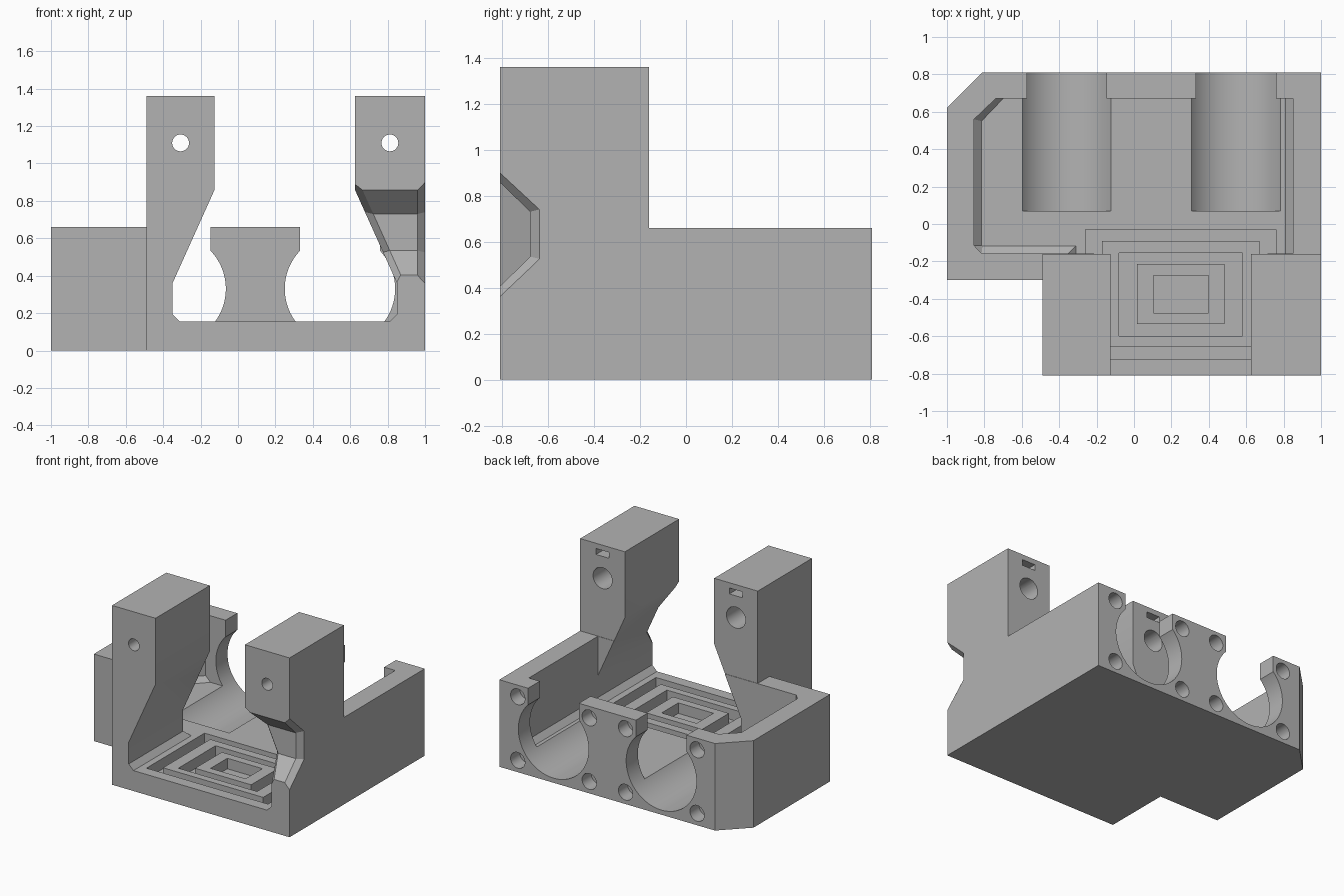
import bpy, bmesh, math
from mathutils import Matrix

if "Cube" in bpy.data.objects:
    bpy.data.objects.remove(bpy.data.objects["Cube"], do_unlink=True)

grey = bpy.data.materials.new("plain grey")
grey.use_nodes = True
colour = (0.45, 0.45, 0.45, 1)
grey.diffuse_color = colour
grey.node_tree.nodes["Principled BSDF"].inputs["Base Color"].default_value = colour


def finish(name, bm):
    bmesh.ops.recalc_face_normals(bm, faces=bm.faces)
    mesh = bpy.data.meshes.new(name)
    bm.to_mesh(mesh)
    bm.free()
    mesh.materials.append(grey)
    obj = bpy.data.objects.new(name, mesh)
    bpy.context.collection.objects.link(obj)
    return obj


def loft(name, loops):
    """Closed solid skinned through matching loops of 3D points."""
    bm = bmesh.new()
    rings = [[bm.verts.new(p) for p in loop] for loop in loops]
    n = len(rings[0])
    for a, b in zip(rings, rings[1:]):
        for i in range(n):
            j = (i + 1) % n
            bm.faces.new((a[i], a[j], b[j], b[i]))
    bm.faces.new(rings[0])
    bm.faces.new(rings[-1])
    return finish(name, bm)


def plan(name, pts, z0, z1):
    return loft(name, [[(x, y, z) for x, y in pts] for z in (z0, z1)])


def box(name, x0, x1, y0, y1, z0, z1):
    return plan(name, [(x0, y0), (x1, y0), (x1, y1), (x0, y1)], z0, z1)


def rod(name, x, z, r, y0, y1, sides=32):
    bm = bmesh.new()
    m = Matrix.Translation((x, (y0 + y1) / 2, z)) @ Matrix.Rotation(math.pi / 2, 4, "X")
    bmesh.ops.create_cone(bm, cap_ends=True, segments=sides, radius1=r, radius2=r,
                          depth=y1 - y0, matrix=m)
    return finish(name, bm)


def combine(target, tool, operation="DIFFERENCE"):
    tool.hide_render = True
    mod = target.modifiers.new(tool.name, "BOOLEAN")
    mod.operation = operation
    mod.solver = "EXACT"
    mod.object = tool
    bpy.context.view_layer.objects.active = target
    bpy.ops.object.modifier_apply(modifier=mod.name)
    bpy.data.objects.remove(tool, do_unlink=True)


# Full-height block, then lowered everywhere except the two front towers
body = plan("mount_body", [(-0.49, -0.81), (1, -0.81), (1, 0.81), (-0.81, 0.81),
                           (-1, 0.62), (-1, -0.30), (-0.49, -0.30)], 0, 1.36)
combine(body, plan("upper_cut", [(-1.2, -0.5), (-0.49, -0.5), (-0.49, -0.16), (1.2, -0.16),
                                 (1.2, 1), (-1.2, 1)], 0.66, 1.6))

# Rear cavity with a chamfered floor edge
FLOOR = 0.155
wall = [(-0.855, -0.115), (-0.815, -0.157), (0.85, -0.157), (0.85, 0.67),
        (-0.74, 0.67), (-0.855, 0.56)]
base = [(-0.815, -0.115), (-0.81, -0.117), (0.81, -0.117), (0.81, 0.67),
        (-0.70, 0.67), (-0.815, 0.55)]
combine(body, loft("cavity", [[(x, y, FLOOR) for x, y in base],
                              [(x, y, FLOOR + 0.04) for x, y in wall],
                              [(x, y, 0.9) for x, y in wall]]))

# Opening between the towers, flaring towards the floor
MID = 0.25
half = [(0.56, FLOOR), (0.6, 0.195), (0.6, 0.36), (0.375, 0.86), (0.375, 1.5)]
outline = [(MID + x, z) for x, z in half] + [(MID - x, z) for x, z in reversed(half)]
combine(body, loft("front_opening", [[(x, y, z) for x, z in outline] for y in (-1, -0.05)]))

# Concentric rectangular grooves in the floor
rings = [(0.51, -0.725, -0.03), (0.42, -0.655, -0.09), (0.33, -0.60, -0.155),
         (0.235, -0.535, -0.215), (0.147, -0.475, -0.275)]
for i, (w, y0, y1) in enumerate(rings):
    if i % 2 == 0:
        combine(body, box("groove", MID - w, MID + w, y0, y1, 0.075, 0.2))
    else:
        combine(body, box("ridge", MID - w, MID + w, y0, y1, 0.05, FLOOR), "UNION")

# Two round cradles with open tops through the back wall, and screw holes around them
for x in (-0.36, 0.545):
    combine(body, rod("cradle", x, 0.33, 0.295, 0.07, 0.95, 96))
    combine(body, box("cradle_slot", x - 0.213, x + 0.213, 0.6, 0.95, 0.35, 0.9))
    for dx in (-0.3, 0.3):
        for z in (0.09, 0.572):
            combine(body, rod("screw_hole", x + dx, z, 0.06, 0.70, 0.9))

# Tower holes: narrow in front, wider behind, with a small slot above
for x in (-0.307, 0.812):
    combine(body, rod("tower_hole", x, 1.11, 0.045, -1, 0))
    combine(body, rod("tower_bore", x, 1.11, 0.08, -0.45, 0))
    combine(body, box("tower_slot", x - 0.055, x + 0.055, -0.26, 0, 1.275, 1.32))


# Side notch through one tower, with a chamfered lip on both faces
def notch(grow, x_of):
    profile = [(-0.9, 0.945 + grow), (-0.678 + grow, 0.73 + grow / 4),
               (-0.678 + grow, 0.535 - grow / 4), (-0.9, 0.315 - grow)]
    return [(x_of(z), y, z) for y, z in profile]


def inner_wall(z):
    return 0.85 - (z - 0.36) * 0.45


combine(body, loft("side_notch", [
    notch(0.05, lambda z: 1.01), notch(0, lambda z: 0.96),
    notch(0, lambda z: inner_wall(z) + 0.04), notch(0.05, lambda z: inner_wall(z) - 0.01)]))

bpy.ops.object.select_all(action="DESELECT")
body.select_set(True)
bpy.context.view_layer.objects.active = body
bpy.ops.object.shade_smooth_by_angle(angle=math.radians(25))
